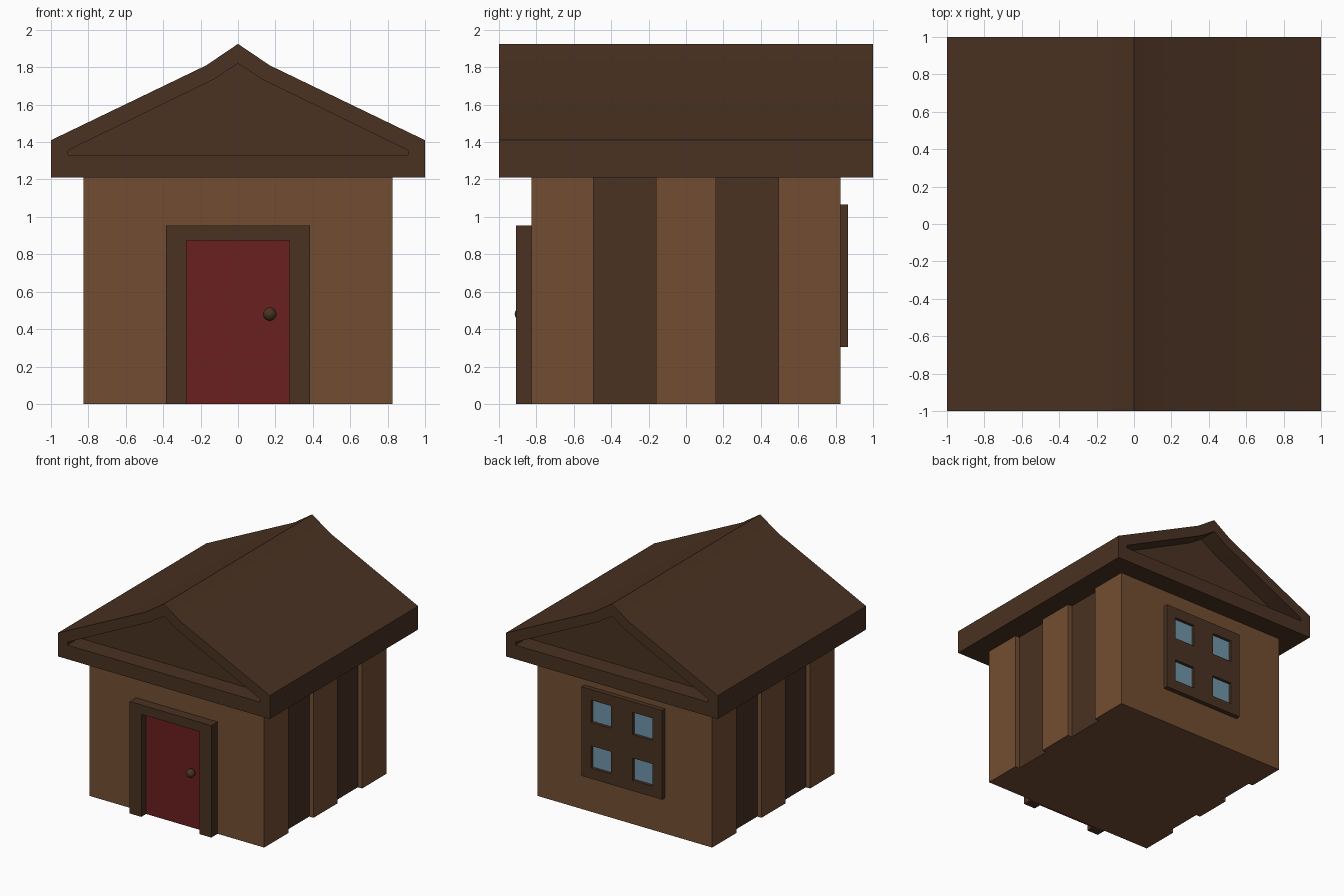
import bpy, bmesh
from mathutils import Vector

if "Cube" in bpy.data.objects:
    bpy.data.objects.remove(bpy.data.objects["Cube"])


def material(name, rgb):
    m = bpy.data.materials.new(name)
    m.diffuse_color = (*rgb, 1)
    m.use_nodes = True
    m.node_tree.nodes["Principled BSDF"].inputs["Base Color"].default_value = m.diffuse_color
    return m


WOOD = material("light_wood", (0.171, 0.076, 0.032))
DARK = material("dark_wood", (0.069, 0.032, 0.016))
RED = material("red_paint", (0.147, 0.014, 0.014))
GLASS = material("glass", (0.162, 0.305, 0.402))


def finish(name, bm, *mats):
    bmesh.ops.recalc_face_normals(bm, faces=bm.faces)
    me = bpy.data.meshes.new(name)
    bm.to_mesh(me)
    bm.free()
    ob = bpy.data.objects.new(name, me)
    bpy.context.collection.objects.link(ob)
    for m in mats:
        me.materials.append(m)
    return ob


def loft(rings):
    """Closed solid through a list of equal-length point rings."""
    bm = bmesh.new()
    vs = [[bm.verts.new(p) for p in r] for r in rings]
    n = len(rings[0])
    for a, b in zip(vs, vs[1:]):
        for i in range(n):
            j = (i + 1) % n
            bm.faces.new((a[i], a[j], b[j], b[i]))
    bm.faces.new(vs[0])
    bm.faces.new(vs[-1])
    return bm


def at_y(profile, y):
    return [(x, y, z) for x, z in profile]


def rect(x0, x1, z0, z1):
    return [(x0, z0), (x1, z0), (x1, z1), (x0, z1)]


def smooth(ob, angle=0.4):
    bpy.context.view_layer.objects.active = ob
    ob.select_set(True)
    bpy.ops.object.shade_smooth_by_angle(angle=angle)
    ob.select_set(False)


# Walls: square plan with two shallow grooves down each side
W, G = 0.825, 0.785
side = [(W, -W)]
for y0, y1 in ((-0.495, -0.16), (0.16, 0.495)):
    side += [(W, y0), (G, y0), (G, y1), (W, y1)]
side.append((W, W))
plan = side + [(-x, -y) for x, y in side]
bm = loft([[(x, y, z) for x, y in plan] for z in (0, 1.21)])
bm.normal_update()
for f in bm.faces:
    c = f.calc_center_median()
    if abs(f.normal.x) > 0.9 and abs(c.x) < 0.8:
        f.material_index = 1
finish("walls", bm, WOOD, DARK)


# Roof: flared gable with a recessed panel at both ends
def gable(x, z0, z1, xb, zb, top):
    return [(-x, z0), (x, z0), (x, z1), (xb, zb), (0, top), (-xb, zb), (-x, z1)]


outer = gable(1, 1.21, 1.41, 0.17, 1.81, 1.925)
inner = gable(0.91, 1.33, 1.355, 0.13, 1.735, 1.82)
D = 0.16
roof = finish("roof", loft([
    at_y(inner, -1 + D), at_y(inner, -1), at_y(outer, -1),
    at_y(outer, 1), at_y(inner, 1), at_y(inner, 1 - D)]), DARK)
smooth(roof)

# Door frame, door and knob
frame = [(-0.385, 0), (-0.275, 0), (-0.275, 0.875), (0.275, 0.875),
         (0.275, 0), (0.385, 0), (0.385, 0.955), (-0.385, 0.955)]
finish("door_frame", loft([at_y(frame, -0.91), at_y(frame, -W)]), DARK)
door = rect(-0.275, 0.275, 0, 0.875)
finish("door", loft([at_y(door, -0.845), at_y(door, -W)]), RED)
bm = bmesh.new()
bmesh.ops.create_uvsphere(bm, u_segments=24, v_segments=12, radius=0.036)
bmesh.ops.translate(bm, verts=bm.verts, vec=Vector((0.17, -0.88, 0.48)))
smooth(finish("door_knob", bm, DARK))

# Back window: a plate with four square openings and recessed panes
cuts = [-0.38, -0.29, -0.10, 0.10, 0.29, 0.38]
ZC, Y0, Y1 = 0.685, W, 0.865
bm = bmesh.new()
grid = [[bm.verts.new((x, Y0, ZC + z)) for z in cuts] for x in cuts]
for i in range(5):
    for j in range(5):
        if not (i % 2 and j % 2):
            bm.faces.new((grid[i][j], grid[i + 1][j], grid[i + 1][j + 1], grid[i][j + 1]))
ext = bmesh.ops.extrude_face_region(bm, geom=bm.faces[:], use_keep_orig=True)
bmesh.ops.translate(bm, vec=(0, Y1 - Y0, 0),
                    verts=[v for v in ext["geom"] if isinstance(v, bmesh.types.BMVert)])
finish("window_frame", bm, DARK)

for i in (1, 3):
    for j in (1, 3):
        pane = rect(cuts[i], cuts[i + 1], ZC + cuts[j], ZC + cuts[j + 1])
        finish("window_pane", loft([at_y(pane, Y0), at_y(pane, 0.84)]), GLASS)
